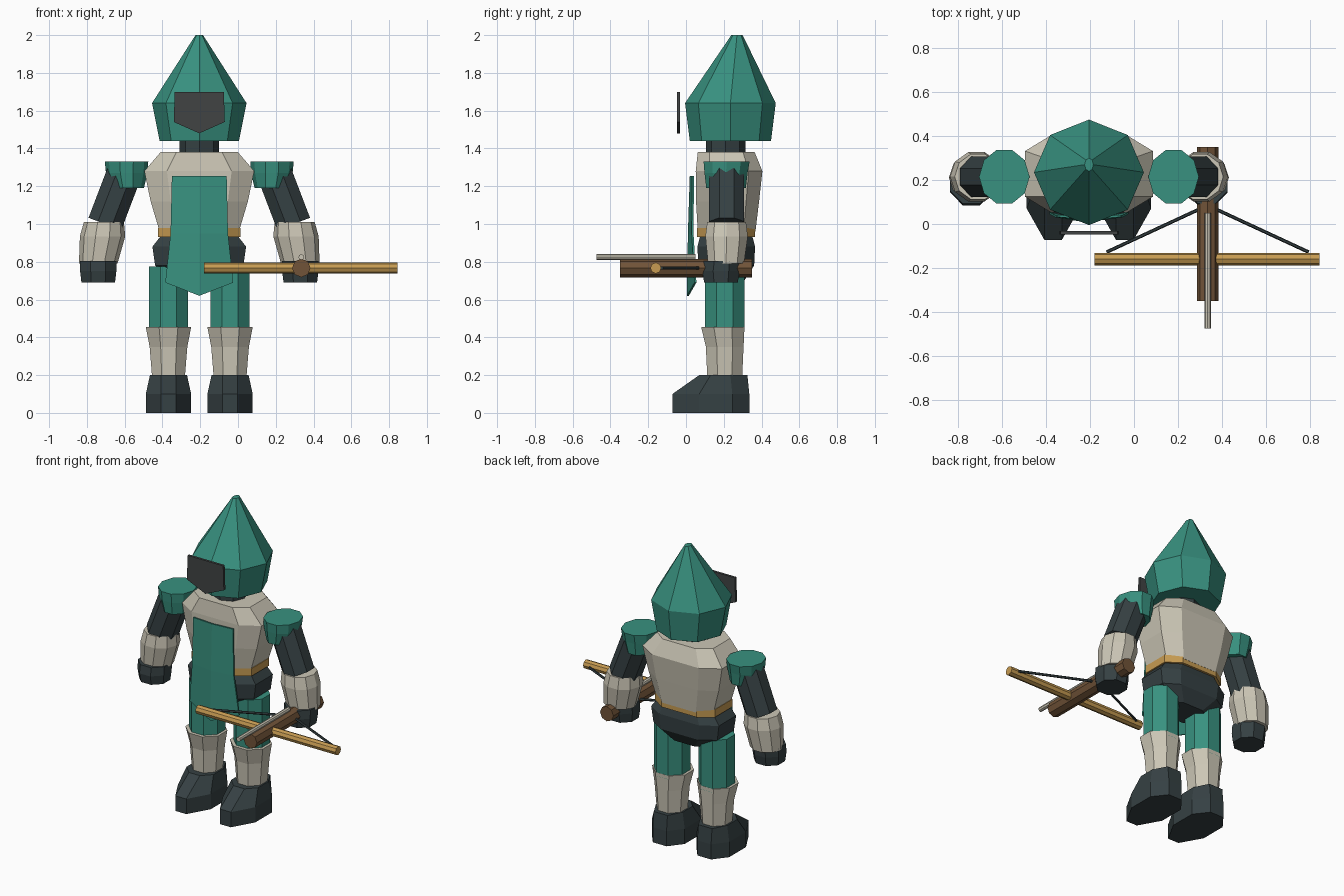
import bpy, math
from mathutils import Vector

if "Cube" in bpy.data.objects:
    bpy.data.objects.remove(bpy.data.objects["Cube"])

CX = -0.205  # body centre line


def material(name, rgb):
    m = bpy.data.materials.new(name)
    m.diffuse_color = (*rgb, 1)
    m.use_nodes = True
    m.node_tree.nodes["Principled BSDF"].inputs["Base Color"].default_value = m.diffuse_color
    return m


GREEN = material("green cloth", (0.040, 0.285, 0.215))
BEIGE = material("pale plate", (0.60, 0.565, 0.465))
DARK = material("dark leather", (0.036, 0.052, 0.056))
MASK = material("charcoal", (0.052, 0.057, 0.057))
GOLD = material("golden wood", (0.57, 0.33, 0.085))
BROWN = material("brown wood", (0.165, 0.088, 0.040))


def mesh(name, verts, faces, mat):
    me = bpy.data.meshes.new(name)
    me.from_pydata(verts, [], faces)
    me.materials.append(mat)
    ob = bpy.data.objects.new(name, me)
    bpy.context.collection.objects.link(ob)
    return ob


def skin(name, rings, mat):
    """Join equal-length loops of points and cap both ends."""
    n = len(rings[0])
    faces = [tuple(range(n))[::-1]]
    for r in range(len(rings) - 1):
        for i in range(n):
            a, b = r * n + i, r * n + (i + 1) % n
            faces.append((a, b, b + n, a + n))
    faces.append(tuple(range((len(rings) - 1) * n, len(rings) * n)))
    return mesh(name, [p for ring in rings for p in ring], faces, mat)


def loft(name, rings, mat, sides=8, turn=0.0, power=1.0):
    """Stacked rings (x, y, z, rx, ry); power below 1 squares the outline."""
    def s(v):
        return math.copysign(abs(v) ** power, v) if abs(v) > 1e-6 else 0.0
    loops = []
    for x, y, z, rx, ry in rings:
        angles = [2 * math.pi * (i + turn) / sides for i in range(sides)]
        loops.append([(x + rx * s(math.cos(a)), y + ry * s(math.sin(a)), z)
                      for a in angles])
    return skin(name, loops, mat)


def rod(name, a, b, r, mat, sides=8, turn=0.0):
    """Straight cylinder between two points."""
    a, b = Vector(a), Vector(b)
    q = (b - a).to_track_quat('Z', 'Y')
    loops = [[p + q @ Vector((r * math.cos(t), r * math.sin(t), 0))
              for t in (2 * math.pi * (i + turn) / sides for i in range(sides))]
             for p in (a, b)]
    return skin(name, loops, mat)


# Pointed hood and neck
loft("hood", [(CX, .235, 1.44, .21, .215), (CX, .235, 1.64, .25, .24),
              (CX, .27, 2.0, .02, .03)], GREEN)
loft("neck", [(CX, .21, 1.34, .105, .105), (CX, .21, 1.46, .105, .105)], DARK)

# Face mask, a flat pentagon held in front of the hood
outline = [(-.13, 1.70), (-.135, 1.54), (0, 1.48), (.135, 1.54), (.13, 1.70)]
skin("face_mask", [[(CX + x, y, z) for x, z in outline]
                   for y in (-.032, -.048)], MASK)

# Torso, belt and hips
loft("chest", [(CX, .215, .96, .22, .16), (CX, .22, 1.12, .27, .175),
               (CX, .228, 1.28, .305, .185), (CX, .213, 1.38, .215, .158)],
     BEIGE, turn=.5, power=.6)
loft("belt", [(CX, .213, .93, .23, .161), (CX, .213, .98, .23, .161)],
     GOLD, turn=.5, power=.6)
loft("hips", [(CX, .213, .70, .13, .10), (CX, .213, .78, .245, .155),
              (CX, .213, .88, .26, .16), (CX, .213, .935, .215, .145)],
     DARK, turn=.5, power=.6)

# Hanging front cloth, folded along its centre
rows = [(.145, 1.255, 1.255, .032, .020), (.152, .95, .95, .030, .010),
        (.18, .69, .62, .045, .005)]
verts = []
for back in (0, .010):
    for w, ze, zc, ye, yc in rows:
        verts += [(CX - w, ye + back, ze), (CX, yc + back, zc),
                  (CX + w, ye + back, ze)]
faces = []
for r in range(2):
    for c in range(2):
        i = r * 3 + c
        faces += [(i, i + 3, i + 4, i + 1),
                  (i + 9, i + 10, i + 13, i + 12)]
rim = [0, 1, 2, 5, 8, 7, 6, 3]
faces += [(a, b, b + 9, a + 9) for a, b in zip(rim, rim[1:] + rim[:1])]
mesh("front_cloth", verts, faces, GREEN)

# Arms and legs on both sides
for tag, s in (("left", 1), ("right", -1)):
    def at(d):
        return CX + s * d

    loft(tag + "_shoulder_pad",
         [(at(.378), .212, 1.19, .085, .11), (at(.384), .212, 1.27, .11, .12),
          (at(.385), .215, 1.33, .115, .128)], GREEN, 10)
    rod(tag + "_upper_arm", (at(.395), .215, 1.275), (at(.50), .215, 1.0),
        .10, DARK, 8, .5)
    loft(tag + "_forearm",
         [(at(.535), .212, .79, .102, .10), (at(.512), .215, .935, .120, .118),
          (at(.505), .215, 1.01, .106, .108)], BEIGE, 10)
    loft(tag + "_hand",
         [(at(.535), .185, .69, .096, .096), (at(.535), .185, .75, .104, .108),
          (at(.535), .19, .805, .104, .105)], DARK, 8, .5)

    leg = at(.163)
    loft(tag + "_thigh", [(leg, .205, .43, .112, .112),
                          (leg, .205, .775, .112, .112)], GREEN, 8, .5)
    loft(tag + "_shin_guard",
         [(leg, .205, .19, .094, .100), (leg, .205, .35, .108, .108),
          (leg, .195, .455, .130, .124)], BEIGE, 8, .5)

    # Boot: tapered toe outline, sloping up to the ankle
    def boot_ring(z, w, toe, side, heel):
        half = [(.040, toe), (w, side), (w, heel - .09), (.05, heel)]
        return ([(leg + x, y, z) for x, y in half] +
                [(leg - x, y, z) for x, y in reversed(half)])
    skin(tag + "_boot", [boot_ring(0, .120, -.072, .07, .335),
                         boot_ring(.10, .120, -.072, .07, .335),
                         boot_ring(.20, .098, .07, .13, .325)], DARK)

# Crossbow in the left hand
BX, BZ = .335, .767
rod("crossbow_stock", (BX, -.35, BZ), (BX, .35, BZ), .049, BROWN)
rod("crossbow_limb", (-.18, -.16, BZ), (.845, -.16, BZ), .029, GOLD)
rod("bolt", (BX, -.475, .825), (BX, .05, .825), .015, BEIGE)
for tag, s in (("left", 1), ("right", -1)):
    rod(tag + "_bowstring", (BX + s * .46, -.128, BZ), (BX, .085, BZ),
        .008, DARK, 6)
